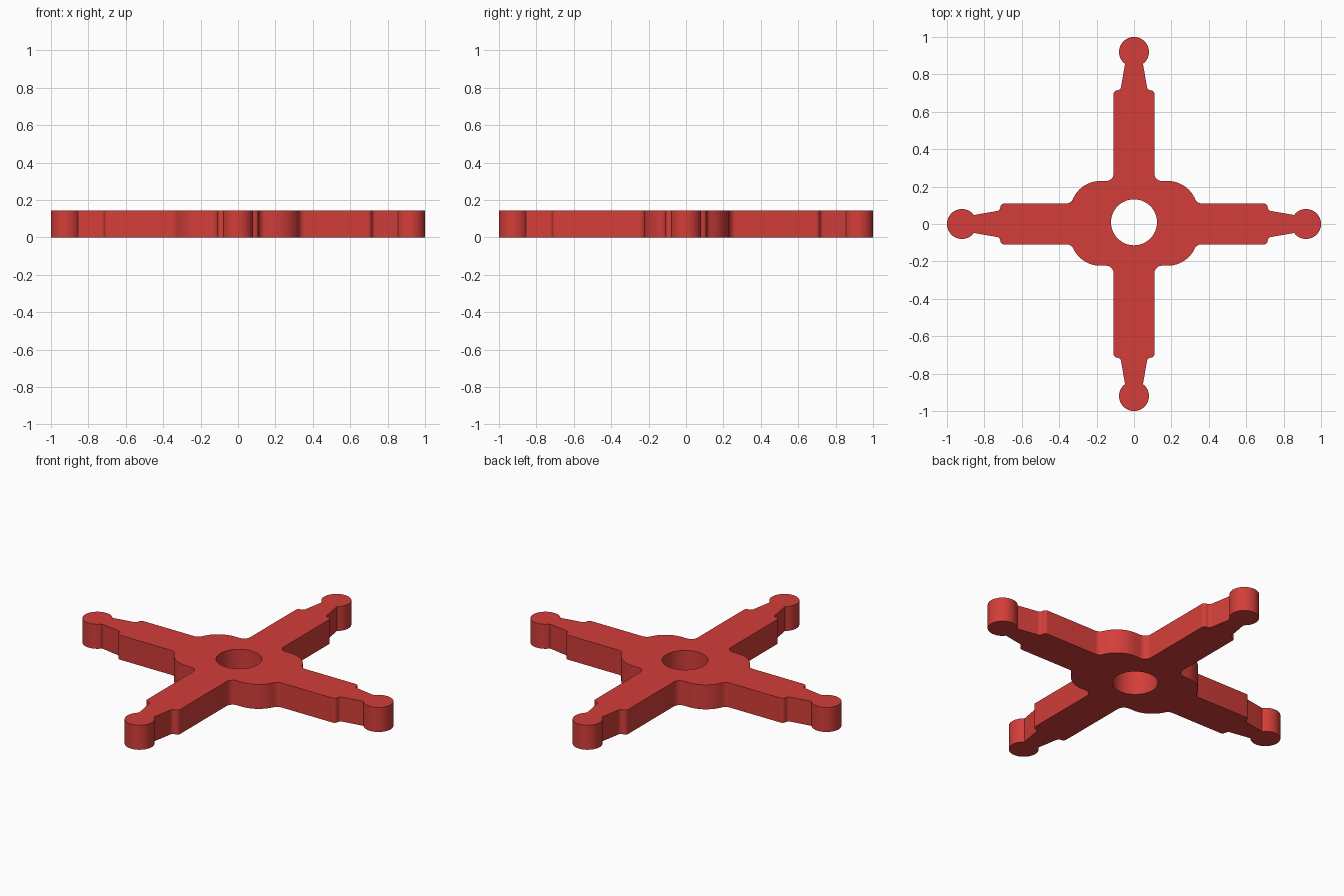
import bpy, bmesh
from math import sin, cos, radians, degrees, sqrt, atan2, asin

if "Cube" in bpy.data.objects:
    bpy.data.objects.remove(bpy.data.objects["Cube"])

THICK = 0.145
ARM = 0.109          # arm half width
HUB_SHIFT = 0.0035   # hub and bore sit slightly towards the back


def arc(cx, cy, r, a0, a1, n):
    return [(cx + r * cos(radians(a0 + (a1 - a0) * i / n)),
             cy + r * sin(radians(a0 + (a1 - a0) * i / n))) for i in range(n + 1)]


def arm_end():
    # ball tip, tapered neck and rounded shoulder of the +x arm (upper half)
    a = 180 - degrees(asin(0.048 / 0.08))
    pts = arc(0.92, 0, 0.08, 0, a, 20)
    pts += arc(0.735, ARM - 0.02, 0.02, 270, 180, 5)
    pts += arc(0.695, ARM - 0.02, 0.02, 0, 90, 5)[1:]
    return pts


def quadrant(shift):
    # outline from the +x tip round to the +y tip
    end = arm_end()
    hx, hy, hr, f = 0.18, 0.0665 + shift, 0.16, 0.04
    dy = ARM + f - hy
    dx = sqrt((hr + f) ** 2 - dy ** 2)
    t = degrees(atan2(dy, dx))
    pts = list(end)
    pts += arc(hx + dx, ARM + f, f, 270, 180 + t, 7)
    pts += arc(hx, hy, hr, t, 90, 12)[1:]
    pts += arc(ARM + f, hy + hr + f, f, 270, 180, 8)
    pts += [(y, x) for x, y in reversed(end)]
    return pts


# full outline from four mirrored quadrants
outline = []
for sx, sy in ((1, 1), (-1, 1), (-1, -1), (1, -1)):
    q = [(x * sx, y * sy) for x, y in quadrant(HUB_SHIFT * sy)]
    if sx * sy < 0:
        q.reverse()
    outline += q[:-1]
bore = arc(0, 0.009, 0.123, 0, 360, 48)[:-1]

# flat plate with bore, extruded upwards
bm = bmesh.new()
edges = []
for loop in (outline, bore):
    vs = [bm.verts.new((x, y, 0)) for x, y in loop]
    edges += [bm.edges.new((vs[i - 1], vs[i])) for i in range(len(vs))]
bmesh.ops.triangle_fill(bm, edges=edges, use_beauty=True, normal=(0, 0, 1))
ext = bmesh.ops.extrude_face_region(bm, geom=bm.faces[:], use_keep_orig=True)
top = [g for g in ext["geom"] if isinstance(g, bmesh.types.BMVert)]
bmesh.ops.translate(bm, verts=top, vec=(0, 0, THICK))
bmesh.ops.recalc_face_normals(bm, faces=bm.faces[:])
mesh = bpy.data.meshes.new("cross_plate")
bm.to_mesh(mesh)
bm.free()

plate = bpy.data.objects.new("cross_plate", mesh)
bpy.context.collection.objects.link(plate)
red = bpy.data.materials.new("red")
red.diffuse_color = (0.65, 0.048, 0.041, 1)
red.use_nodes = True
red.node_tree.nodes["Principled BSDF"].inputs["Base Color"].default_value = red.diffuse_color
mesh.materials.append(red)

bpy.context.view_layer.objects.active = plate
plate.select_set(True)
bpy.ops.object.shade_smooth_by_angle(angle=radians(30))
